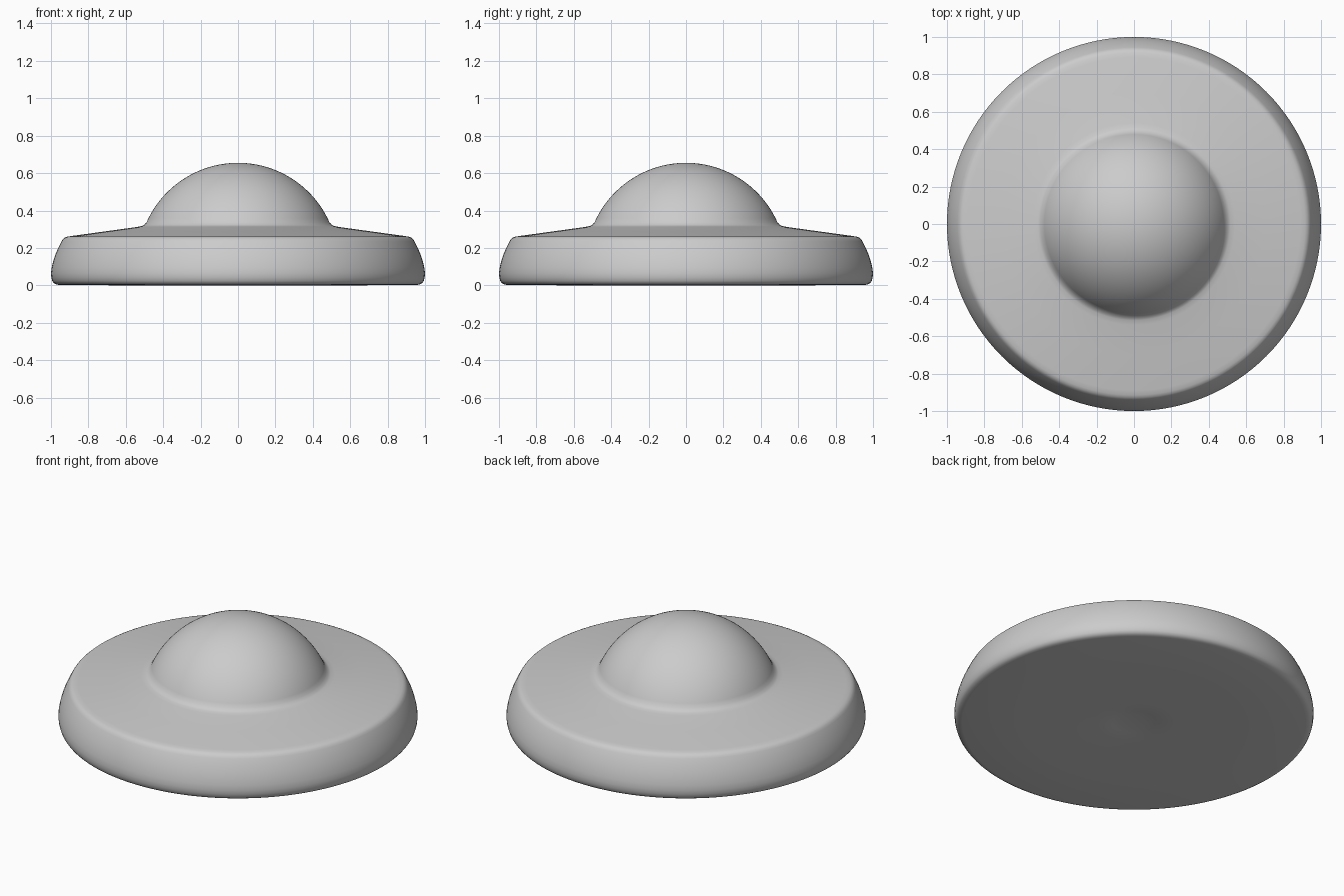
import bpy, bmesh, math

if "Cube" in bpy.data.objects:
    bpy.data.objects.remove(bpy.data.objects["Cube"])

SEGMENTS = 128

def lathe(name, profile):
    """Revolve (radius, height) points around z into a smooth closed body."""
    bm = bmesh.new()
    verts = [bm.verts.new((r, 0, z)) for r, z in profile]
    edges = [bm.edges.new(pair) for pair in zip(verts, verts[1:])]
    bmesh.ops.spin(bm, geom=verts + edges, cent=(0, 0, 0), axis=(0, 0, 1),
                   angle=math.tau, steps=SEGMENTS, use_duplicate=False)
    bmesh.ops.remove_doubles(bm, verts=bm.verts, dist=0.0001)
    bmesh.ops.recalc_face_normals(bm, faces=bm.faces)
    mesh = bpy.data.meshes.new(name)
    bm.to_mesh(mesh)
    bm.free()
    obj = bpy.data.objects.new(name, mesh)
    bpy.context.collection.objects.link(obj)
    bpy.context.view_layer.objects.active = obj
    obj.select_set(True)
    bpy.ops.object.shade_smooth_by_angle(angle=math.radians(40))
    return obj

# Underside with a very shallow central dimple
underside = [(0, 0.012), (0.08, 0.011), (0.12, 0.007), (0.16, 0.002),
             (0.22, 0), (0.6, 0), (0.955, 0.002)]

# Bulging rim with rounded lower and upper edges
rim = [(0.972, 0.005), (0.985, 0.012), (0.993, 0.024), (0.998, 0.042),
       (1.0, 0.065), (0.996, 0.095), (0.988, 0.13), (0.976, 0.166),
       (0.961, 0.201), (0.944, 0.235), (0.937, 0.246), (0.928, 0.254),
       (0.915, 0.26)]

# Gently sloping brim with a small fillet into the dome
brim = [(0.89, 0.264), (0.70, 0.29), (0.54, 0.312), (0.515, 0.317),
        (0.502, 0.323), (0.496, 0.330)]

# Domed cap: arc of a sphere running up to the axis
R, TOP, STEPS = 0.535, 0.655, 24
start = math.asin(0.49 / R)
dome = [(R * math.sin(start * (1 - i / STEPS)),
         TOP - R + R * math.cos(start * (1 - i / STEPS)))
        for i in range(STEPS + 1)]

lathe("domed_disc_body", underside + rim + brim + dome)
